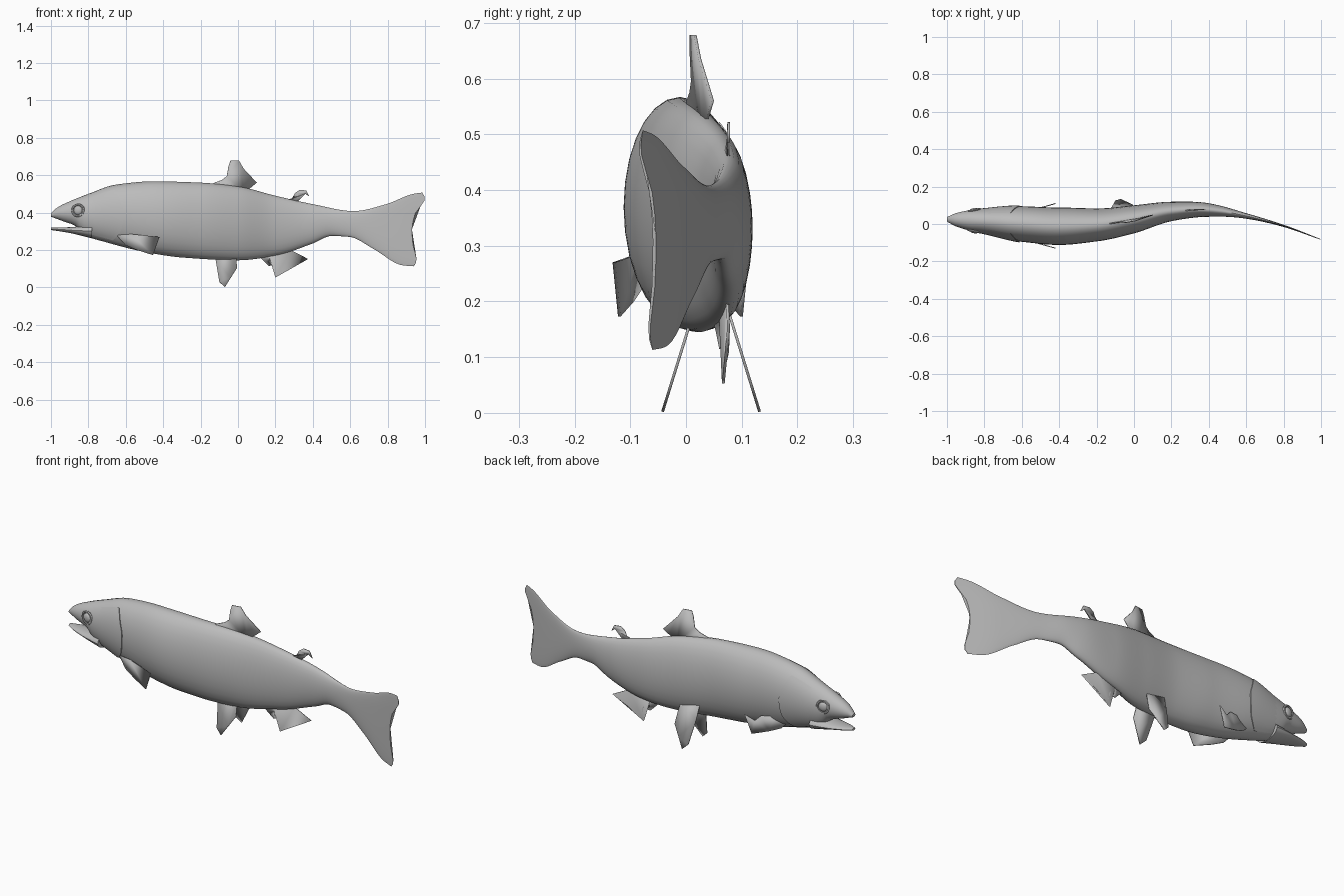
import bpy, bmesh
from math import sin, cos, pi, radians
from mathutils import Matrix

cube = bpy.data.objects.get("Cube")
if cube:
    bpy.data.objects.remove(cube)

grey = bpy.data.materials.new("plain_grey")
grey.use_nodes = True
colour = (0.5, 0.5, 0.5, 1)
grey.diffuse_color = colour
grey.node_tree.nodes["Principled BSDF"].inputs["Base Color"].default_value = colour


def curve(keys):
    """Smooth function through (position, value) keys without overshoot."""
    def slope(i):
        if i in (0, len(keys) - 1):
            return 0.0 if len(keys) < 3 else secant(min(i, len(keys) - 2))
        a, b = secant(i - 1), secant(i)
        return 0.0 if a * b <= 0 else 2 * a * b / (a + b)

    def secant(i):
        (x0, v0), (x1, v1) = keys[i], keys[i + 1]
        return (v1 - v0) / (x1 - x0)

    def value(x):
        x = min(max(x, keys[0][0]), keys[-1][0])
        i = max(j for j in range(len(keys) - 1) if keys[j][0] <= x)
        (x0, v0), (x1, v1) = keys[i], keys[i + 1]
        d = x1 - x0
        t = (x - x0) / d
        return (v0 * (1 + 2 * t) * (1 - t) ** 2 + slope(i) * d * t * (1 - t) ** 2
                + v1 * t * t * (3 - 2 * t) - slope(i + 1) * d * t * t * (1 - t))
    return value


# Body outline, bend and thickness along the length
back = curve([(-1, .395), (-.97, .425), (-.9, .46), (-.8, .5), (-.65, .55), (-.45, .567),
              (-.2, .56), (0, .54), (.2, .49), (.4, .445), (.62, .408), (.8, .445), (.95, .5), (1, .507)])
belly = curve([(-1, .378), (-.93, .352), (-.87, .33), (-.83, .283), (-.7, .24), (-.5, .19), (-.3, .16),
               (0, .145), (.2, .17), (.4, .235), (.5, .275), (.6, .27), (.75, .205), (.93, .118), (1, .113)])
bend = curve([(-1, .025), (-.8, .015), (-.6, 0), (-.4, -.012), (-.2, -.005), (0, .025), (.2, .067),
              (.35, .077), (.45, .07), (.6, .043), (.8, -.01), (1, -.083)])
half_width = curve([(-1, .012), (-.95, .036), (-.8, .07), (-.6, .095), (-.4, .1), (-.2, .088),
                    (0, .075), (.2, .052), (.4, .036), (.6, .015), (.8, .007), (1, .003)])
tail_edge = curve([(-1, .94), (-.85, .955), (-.4, .935), (0, .93), (.4, .945), (.85, 1), (1, .985)])
jaw_top = curve([(-1, .32), (-.9, .322), (-.78, .34)])
jaw_bottom = curve([(-1, .307), (-.9, .291), (-.78, .262)])


def body_point(x, angle, grow=0, top=back, bottom=belly):
    """Point on the skin; angle 0 is the back, positive is the left side."""
    mid, half = (top(x) + bottom(x)) / 2, (top(x) - bottom(x)) / 2
    c = cos(angle)
    px = x
    if x > .58:
        px = .58 + (x - .58) * (tail_edge(c) - .58) / .42
    return (px, bend(px) + (half_width(x) + grow) * sin(angle), mid + (half + grow) * c)


def make(name, bm, thickness=0, angle=40):
    bmesh.ops.recalc_face_normals(bm, faces=bm.faces)
    mesh = bpy.data.meshes.new(name)
    bm.to_mesh(mesh)
    bm.free()
    mesh.materials.append(grey)
    obj = bpy.data.objects.new(name, mesh)
    bpy.context.collection.objects.link(obj)
    if thickness:
        mod = obj.modifiers.new("thickness", "SOLIDIFY")
        mod.thickness, mod.offset = thickness, 0
    bpy.ops.object.select_all(action="DESELECT")
    obj.select_set(True)
    bpy.context.view_layer.objects.active = obj
    bpy.ops.object.shade_smooth_by_angle(angle=radians(angle))
    return obj


def grid(name, rows, closed):
    bm = bmesh.new()
    verts = [[bm.verts.new(p) for p in row] for row in rows]
    n = len(rows[0])
    for a, b in zip(verts, verts[1:]):
        for j in range(n if closed else n - 1):
            k = (j + 1) % n
            bm.faces.new((a[j], a[k], b[k], b[j]))
    if closed:
        bm.faces.new(verts[0])
        bm.faces.new(verts[-1])
    return make(name, bm)


def loft(name, start, end, rings, sides, top=back, bottom=belly):
    rows = [[body_point(start + (end - start) * i / rings, 2 * pi * j / sides, 0, top, bottom)
             for j in range(sides)] for i in range(rings + 1)]
    return grid(name, rows, True)


def fin(name, outline, across):
    """Thin fin from an (x, z) outline; across gives y at each point."""
    bm = bmesh.new()
    bm.faces.new([bm.verts.new((x, across(x, z), z)) for x, z in outline])
    bmesh.ops.triangulate(bm, faces=bm.faces)
    return make(name, bm, .005)


# Body with upper jaw and tail fin, and the open lower jaw
loft("body_and_tail", -1, 1, 90, 28)
loft("lower_jaw", -1, -.78, 12, 16, jaw_top, jaw_bottom)

# Fins on the centre line
fin("dorsal_fin", [(-.14, .54), (-.13, .558), (-.085, .575), (-.06, .595), (-.05, .65), (-.04, .678),
                   (.005, .678), (.03, .635), (.1, .56), (.07, .535), (.03, .51)],
    lambda x, z: bend(x) - .08 * max(0, z - .56))
fin("adipose_fin", [(.24, .46), (.29, .475), (.305, .505), (.33, .522), (.365, .518), (.382, .485),
                    (.36, .5), (.335, .497), (.32, .475), (.315, .455), (.27, .44)],
    lambda x, z: bend(x))
fin("anal_fin", [(.1, .18), (.135, .145), (.165, .115), (.205, .122), (.21, .09), (.2, .053),
                 (.29, .11), (.375, .152), (.28, .2), (.27, .23), (.15, .22)],
    lambda x, z: bend(x))

# Paired parts on both sides
gill_edge = curve([(.2, -.66), (.33, -.635), (.47, -.612), (.62, -.62), (.82, -.67)])
for side, word in ((-1, "right"), (1, "left")):
    fin(word + "_pectoral_fin", [(-.65, .28), (-.6, .225), (-.54, .2), (-.455, .173), (-.42, .27),
                                 (-.47, .245), (-.5, .275), (-.57, .285)],
        lambda x, z: side * (.055 + .28 * (x + .65)) - .01)
    fin(word + "_pelvic_fin", [(-.125, .22), (-.12, .15), (-.1, .03), (-.07, .002), (-.04, .05),
                               (-.005, .105), (-.01, .16), (-.02, .22)],
        lambda x, z: .045 + side * (.035 + .31 * (.17 - z)))

    # Gill cover: a slightly raised plate with a turned-in rear lip
    rows = []
    for i in range(9):
        t = min(i / 7, 1)
        grow = -.004 if i == 8 else -.001 + .006 * t
        rows.append([body_point(-.8 + t * (gill_edge(f) + .8), side * f * pi, grow)
                     for f in (.2 + .62 * j / 14 for j in range(15))])
    grid(word + "_gill_cover", rows, False)

    # Eye: domed disc with a raised rim
    x, y, z = body_point(-.855, side * pi * .47)
    place = (Matrix.Translation((x, y - side * .003, .412)) @ Matrix.Rotation(side * .2, 4, "Z")
             @ Matrix.Rotation(pi / 2, 4, "X"))
    bm = bmesh.new()
    bmesh.ops.create_uvsphere(bm, u_segments=16, v_segments=8, radius=.024,
                              matrix=place @ Matrix.Diagonal((1, 1, .45, 1)))
    make(word + "_eye", bm)
    bm = bmesh.new()
    rim = [[bm.verts.new(place @ Matrix.Rotation(2 * pi * i / 18, 4, "Z") @
                         Matrix.Translation((.031 + .006 * cos(a), 0, .006 * sin(a))).to_translation())
            for a in (2 * pi * j / 6 for j in range(6))] for i in range(18)]
    for i in range(18):
        a, b = rim[i - 1], rim[i]
        for j in range(6):
            bm.faces.new((a[j - 1], a[j], b[j], b[j - 1]))
    make(word + "_eye_rim", bm)
